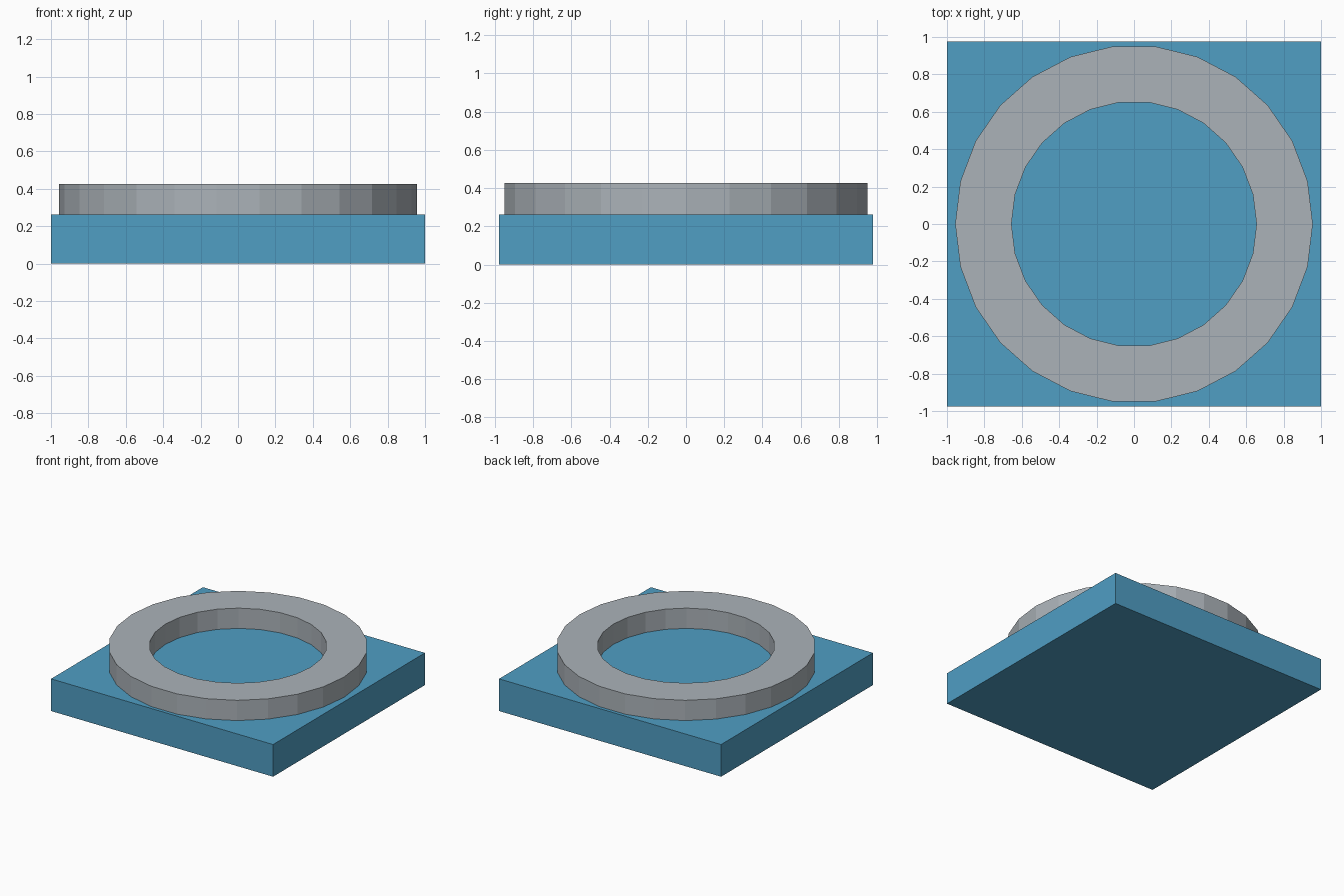
import bpy
import bmesh
from math import cos, sin, tau

default_cube = bpy.data.objects.get("Cube")
if default_cube:
    bpy.data.objects.remove(default_cube, do_unlink=True)

BASE_TOP = 0.262
RING_TOP = 0.427
SIDES = 26


def make_material(name, rgb):
    mat = bpy.data.materials.new(name)
    mat.use_nodes = True
    colour = (*rgb, 1.0)
    mat.diffuse_color = colour
    mat.node_tree.nodes["Principled BSDF"].inputs["Base Color"].default_value = colour
    return mat


def finish(bm, name, mat):
    bmesh.ops.recalc_face_normals(bm, faces=bm.faces)
    mesh = bpy.data.meshes.new(name)
    bm.to_mesh(mesh)
    bm.free()
    mesh.materials.append(mat)
    obj = bpy.data.objects.new(name, mesh)
    bpy.context.collection.objects.link(obj)
    return obj


blue = make_material("plate blue", (0.08, 0.342, 0.55))
grey = make_material("ring grey", (0.41, 0.45, 0.485))

# Rectangular base plate
bm = bmesh.new()
bmesh.ops.create_cube(bm, size=1)
bmesh.ops.scale(bm, vec=(2, 1.954, BASE_TOP), verts=bm.verts)
bmesh.ops.translate(bm, vec=(0, 0, BASE_TOP / 2), verts=bm.verts)
finish(bm, "base_plate", blue)

# Faceted flat ring: a rectangular section carried around the axis
section = [(0.655, BASE_TOP), (0.956, BASE_TOP), (0.956, RING_TOP), (0.655, RING_TOP)]
bm = bmesh.new()
loops = []
for i in range(SIDES):
    a = tau * i / SIDES
    loops.append([bm.verts.new((r * cos(a), r * sin(a), z)) for r, z in section])
for i, here in enumerate(loops):
    ahead = loops[(i + 1) % SIDES]
    for j in range(4):
        k = (j + 1) % 4
        bm.faces.new((here[j], ahead[j], ahead[k], here[k]))
finish(bm, "raised_ring", grey)
